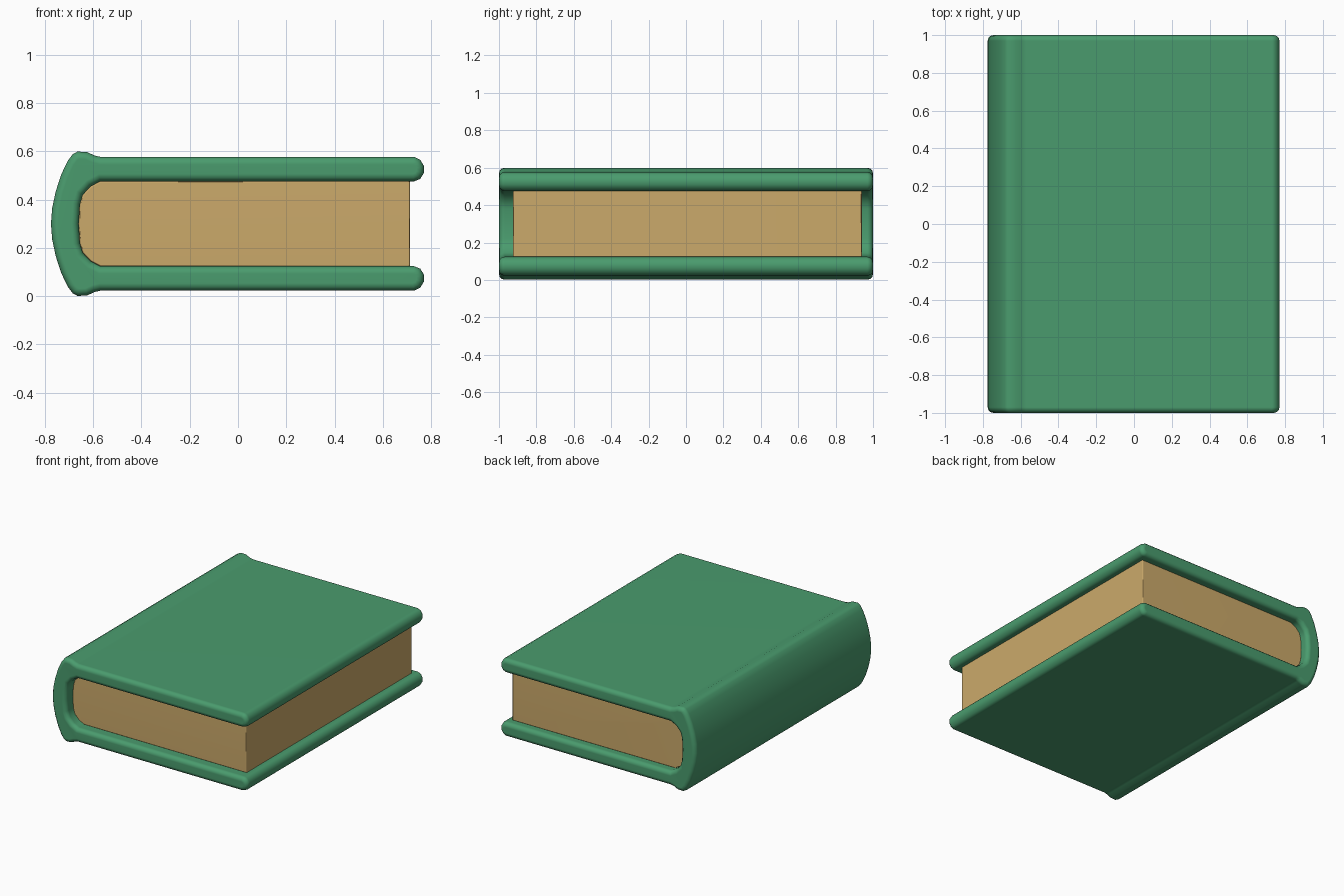
import bpy, bmesh, math

if "Cube" in bpy.data.objects:
    bpy.data.objects.remove(bpy.data.objects["Cube"])

MID = 0.3  # height of the book's mirror plane


def make_material(name, rgb):
    mat = bpy.data.materials.new(name)
    mat.use_nodes = True
    mat.diffuse_color = (*rgb, 1)
    mat.node_tree.nodes["Principled BSDF"].inputs["Base Color"].default_value = (*rgb, 1)
    return mat


def mirrored(half):
    """Close an upper half outline with its reflection below the middle."""
    lower = [(x, 2 * MID - z) for x, z in reversed(half) if abs(z - MID) > 1e-4]
    return half + lower


def extrude_profile(name, profile, y0, y1, round_size, segments, mat):
    """Extrude an x-z outline along y and round the rims of both ends."""
    bm = bmesh.new()
    face = bm.faces.new([bm.verts.new((x, y0, z)) for x, z in profile])
    ext = bmesh.ops.extrude_face_region(bm, geom=[face])
    verts = [v for v in ext["geom"] if isinstance(v, bmesh.types.BMVert)]
    bmesh.ops.translate(bm, vec=(0, y1 - y0, 0), verts=verts)
    bmesh.ops.recalc_face_normals(bm, faces=bm.faces)
    rims = [e for e in bm.edges if abs(e.verts[0].co.y - e.verts[1].co.y) < 1e-5]
    bmesh.ops.bevel(bm, geom=rims, offset=round_size, segments=segments,
                    profile=0.5, affect="EDGES", clamp_overlap=True)
    bmesh.ops.recalc_face_normals(bm, faces=bm.faces)
    mesh = bpy.data.meshes.new(name)
    bm.to_mesh(mesh)
    bm.free()
    mesh.materials.append(mat)
    obj = bpy.data.objects.new(name, mesh)
    bpy.context.collection.objects.link(obj)
    bpy.ops.object.select_all(action="DESELECT")
    obj.select_set(True)
    bpy.context.view_layer.objects.active = obj
    bpy.ops.object.shade_smooth_by_angle(angle=math.radians(50))
    weighted = obj.modifiers.new("Weighted normals", "WEIGHTED_NORMAL")
    weighted.keep_sharp = True
    return obj


green = make_material("cover green", (0.068, 0.33, 0.155))
tan = make_material("paper tan", (0.60, 0.40, 0.145))

# Inside of the cover, which the rounded back of the pages follows
hollow = [(-0.57, 0.476), (-0.61, 0.455), (-0.643, 0.42), (-0.655, 0.38), (-0.66, MID)]

# Cover: bulging spine, raised hinge ridge, board and rounded fore edge
spine = [(-0.775, MID), (-0.77, 0.365), (-0.755, 0.435), (-0.732, 0.505),
         (-0.706, 0.56), (-0.685, 0.588), (-0.665, 0.599), (-0.625, 0.597),
         (-0.595, 0.583), (-0.57, 0.577)]
fore_edge = [(0.73, 0.577), (0.755, 0.565), (0.77, 0.54), (0.77, 0.51),
             (0.755, 0.486), (0.73, 0.476)]
upper = spine + fore_edge + hollow
# The outline runs up over the top board, around the hollow, then back below
lower = [(x, 2 * MID - z) for x, z in reversed(upper[1:-1])]
extrude_profile("cover", upper + lower, -1.0, 1.0, 0.03, 3, green)

# Page block
page_half = [(0.713, 0.478)] + hollow
extrude_profile("pages", mirrored(page_half), -0.925, 0.94, 0.006, 1, tan)
